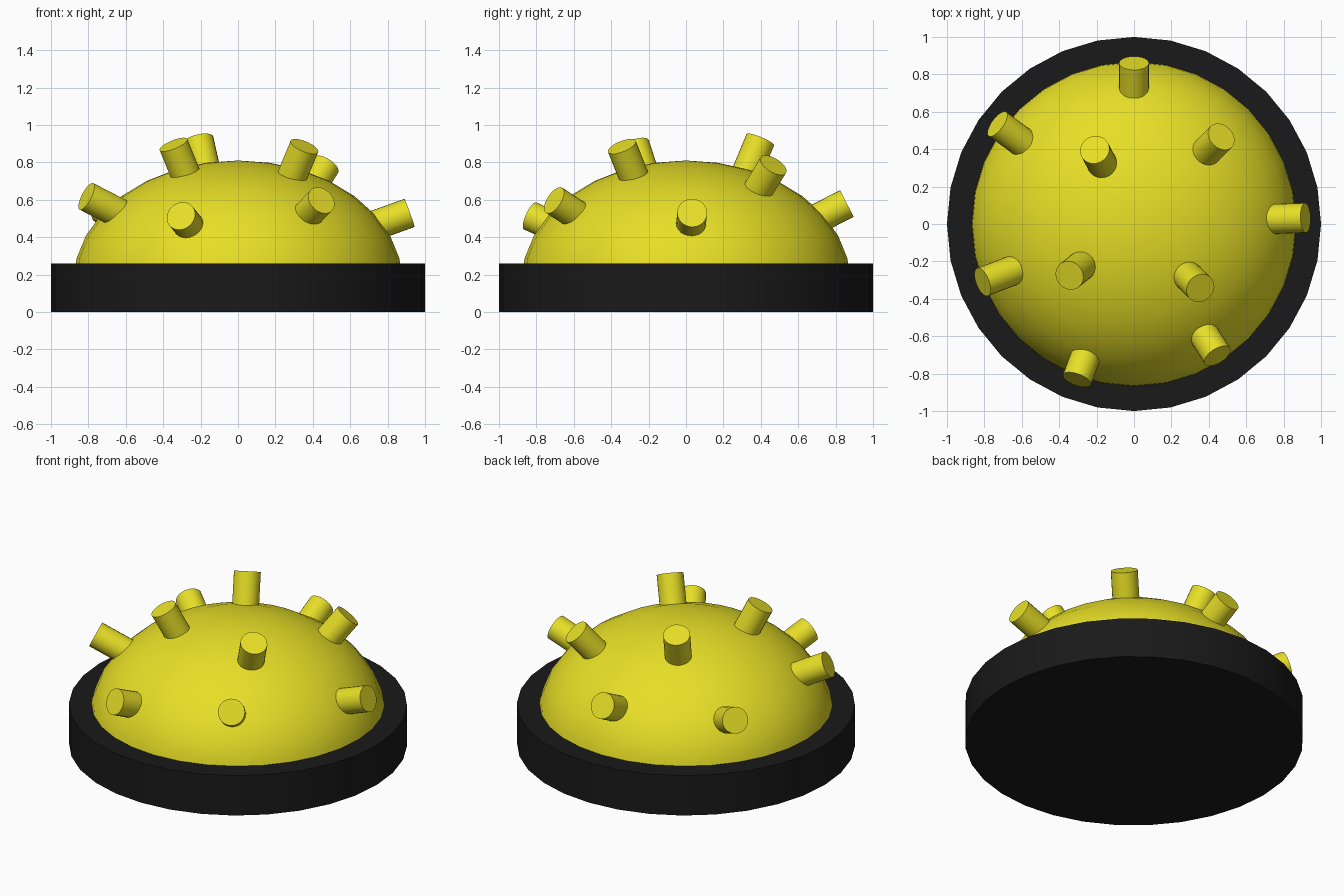
import bpy, bmesh, math
from mathutils import Vector

if "Cube" in bpy.data.objects:
    bpy.data.objects.remove(bpy.data.objects["Cube"])


def material(name, rgb):
    m = bpy.data.materials.new(name)
    m.diffuse_color = (*rgb, 1)
    m.use_nodes = True
    m.node_tree.nodes["Principled BSDF"].inputs["Base Color"].default_value = m.diffuse_color
    return m


YELLOW = material("yellow", (0.8, 0.74, 0.02))
BLACK = material("black", (0.01, 0.01, 0.01))


def finish(name, mat):
    ob = bpy.context.object
    ob.name = name
    ob.data.materials.append(mat)
    bpy.ops.object.shade_smooth_by_angle(angle=math.radians(35))
    return ob


# Base disc
bpy.ops.mesh.primitive_cylinder_add(vertices=32, radius=1, depth=0.26, location=(0, 0, 0.13))
finish("base", BLACK)

# Flattened dome: upper half of a squashed sphere, sunk into the base
DOME_Z = 0.16
bpy.ops.mesh.primitive_uv_sphere_add(segments=32, ring_count=16, radius=1)
dome = bpy.context.object
bm = bmesh.new()
bm.from_mesh(dome.data)
bmesh.ops.bisect_plane(bm, geom=bm.verts[:] + bm.edges[:] + bm.faces[:], dist=1e-4,
                       plane_co=(0, 0, 0), plane_no=(0, 0, 1), clear_inner=True)
bmesh.ops.scale(bm, vec=(0.88, 0.88, 0.65), verts=bm.verts)
bmesh.ops.translate(bm, vec=(0, 0, DOME_Z), verts=bm.verts)
bm.to_mesh(dome.data)
bm.free()
finish("dome", YELLOW)

# Pegs: outer cap centre, and the height where the peg's axis meets the dome's axis
PEGS = [
    ((0, 0.86, 0.58), 0.14),
    ((-0.73, 0.535, 0.555), 0.17),
    ((-0.21, 0.397, 0.92), -0.03),
    ((0.467, 0.467, 0.785), 0.03),
    ((0.917, 0.033, 0.53), 0.20),
    ((-0.81, -0.31, 0.618), 0.20),
    ((-0.345, -0.275, 0.895), 0.05),
    ((0.355, -0.343, 0.885), 0.03),
    ((0.446, -0.705, 0.597), 0.14),
    ((-0.305, -0.832, 0.513), 0.14),
]
LENGTH = 0.25
for i, (cap, axis_z) in enumerate(PEGS):
    cap = Vector(cap)
    out = (cap - Vector((0, 0, axis_z))).normalized()
    bpy.ops.mesh.primitive_cylinder_add(vertices=24, radius=0.08, depth=LENGTH,
                                        location=cap - out * LENGTH / 2,
                                        rotation=out.to_track_quat('Z', 'Y').to_euler())
    finish(f"peg_{i + 1}", YELLOW)
